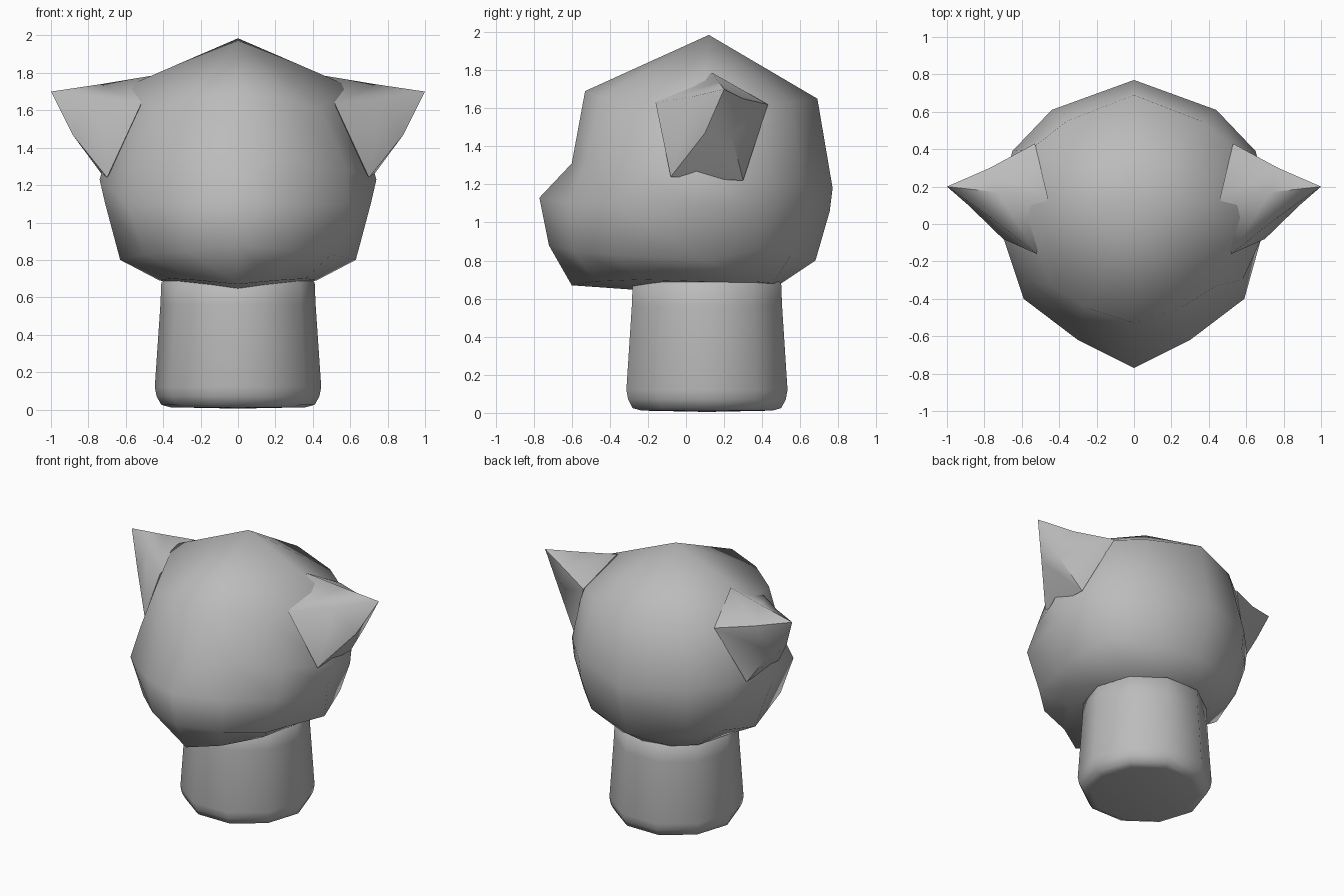
import bpy, bmesh, math

cube = bpy.data.objects.get("Cube")
if cube:
    bpy.data.objects.remove(cube, do_unlink=True)

GREY = (0.5, 0.5, 0.5, 1)
clay = bpy.data.materials.new("grey clay")
clay.use_nodes = True
clay.diffuse_color = GREY
clay.node_tree.nodes["Principled BSDF"].inputs["Base Color"].default_value = GREY


def finish(name, bm):
    bmesh.ops.recalc_face_normals(bm, faces=bm.faces)
    for f in bm.faces:
        f.smooth = True
    mesh = bpy.data.meshes.new(name)
    bm.to_mesh(mesh)
    bm.free()
    mesh.materials.append(clay)
    obj = bpy.data.objects.new(name, mesh)
    bpy.context.collection.objects.link(obj)
    return obj


def loft(name, rings, top, bottom):
    """Skin closed rings from top to bottom and close both ends with fans."""
    bm = bmesh.new()
    rows = [[bm.verts.new(p) for p in ring] for ring in rings]
    n = len(rows[0])
    ends = bm.verts.new(top), bm.verts.new(bottom)
    for i in range(n):
        j = (i + 1) % n
        bm.faces.new((ends[0], rows[0][i], rows[0][j]))
        bm.faces.new((ends[1], rows[-1][j], rows[-1][i]))
        for a, b in zip(rows, rows[1:]):
            bm.faces.new((a[i], b[i], b[j], a[j]))
    return finish(name, bm)


def mirrored(half):
    return half + [(-x, y, z) for x, y, z in half[-2:0:-1]]


# Head: half rings run from the face around the left side to the back
crown = [(0, -.53, 1.69), (.25, -.45, 1.66), (.44, -.33, 1.61), (.59, .1, 1.73),
         (.55, .4, 1.62), (.36, .55, 1.63), (0, .69, 1.65)]
eyes = [(0, -.6, 1.31), (.3, -.52, 1.33), (.58, -.3, 1.28), (.74, .05, 1.23),
        (.65, .39, 1.22), (.44, .61, 1.2), (0, .77, 1.18)]
muzzle = [(0, -.77, 1.13), (.3, -.62, 1.1), (.59, -.4, 1.1), (.71, .03, 1.1),
          (.64, .38, 1.08), (.43, .6, 1.06), (0, .755, 1.06)]
jaw = [(0, -.72, .88), (.28, -.59, .85), (.5, -.38, .83), (.63, .1, .8),
       (.56, .38, .86), (.38, .55, .83), (0, .68, .8)]
chin = [(0, -.6, .67), (.2, -.48, .69), (.36, -.24, .7), (.42, .11, .69),
        (.35, .36, .69), (.2, .46, .68), (0, .5, .68)]
loft("head", [mirrored(r) for r in (crown, eyes, muzzle, jaw, chin)],
     (0, .12, 1.985), (0, .11, .62))

# Neck: ten-sided tapered column with a rounded foot
profile = [(.3, .76), (.41, .68), (.415, .56), (.445, .12), (.435, .07), (.41, .025), (.36, .012)]
neck = [[(r * math.cos(i * math.tau / 10), .11 + r * math.sin(i * math.tau / 10), z)
         for i in range(10)] for r, z in profile]
loft("neck", neck, (0, .11, .76), (0, .11, .005))

# Ears: swept points with a bent lower edge, rooted inside the head
root = [(.46, .14, 1.785), (.52, -.16, 1.63), (.7, -.08, 1.24), (.7, .3, 1.22), (.53, .43, 1.62)]
mid = [(.73, .17, 1.74), (.76, .03, 1.66), (.885, .1, 1.47), (.86, .24, 1.46), (.77, .3, 1.65)]
for name, side in (("left_ear", 1), ("right_ear", -1)):
    rings = [[(side * x, y, z) for x, y, z in ring] for ring in (mid, root)]
    loft(name, rings, (side, .2, 1.7), (side * .55, .14, 1.5))

# Soft shading with crisp ear edges and neck foot
for obj in bpy.data.objects:
    if obj.type == 'MESH' and obj.name in {"head", "neck", "left_ear", "right_ear"}:
        bpy.ops.object.select_all(action='DESELECT')
        obj.select_set(True)
        bpy.context.view_layer.objects.active = obj
        bpy.ops.object.shade_smooth_by_angle(angle=math.radians(60))
